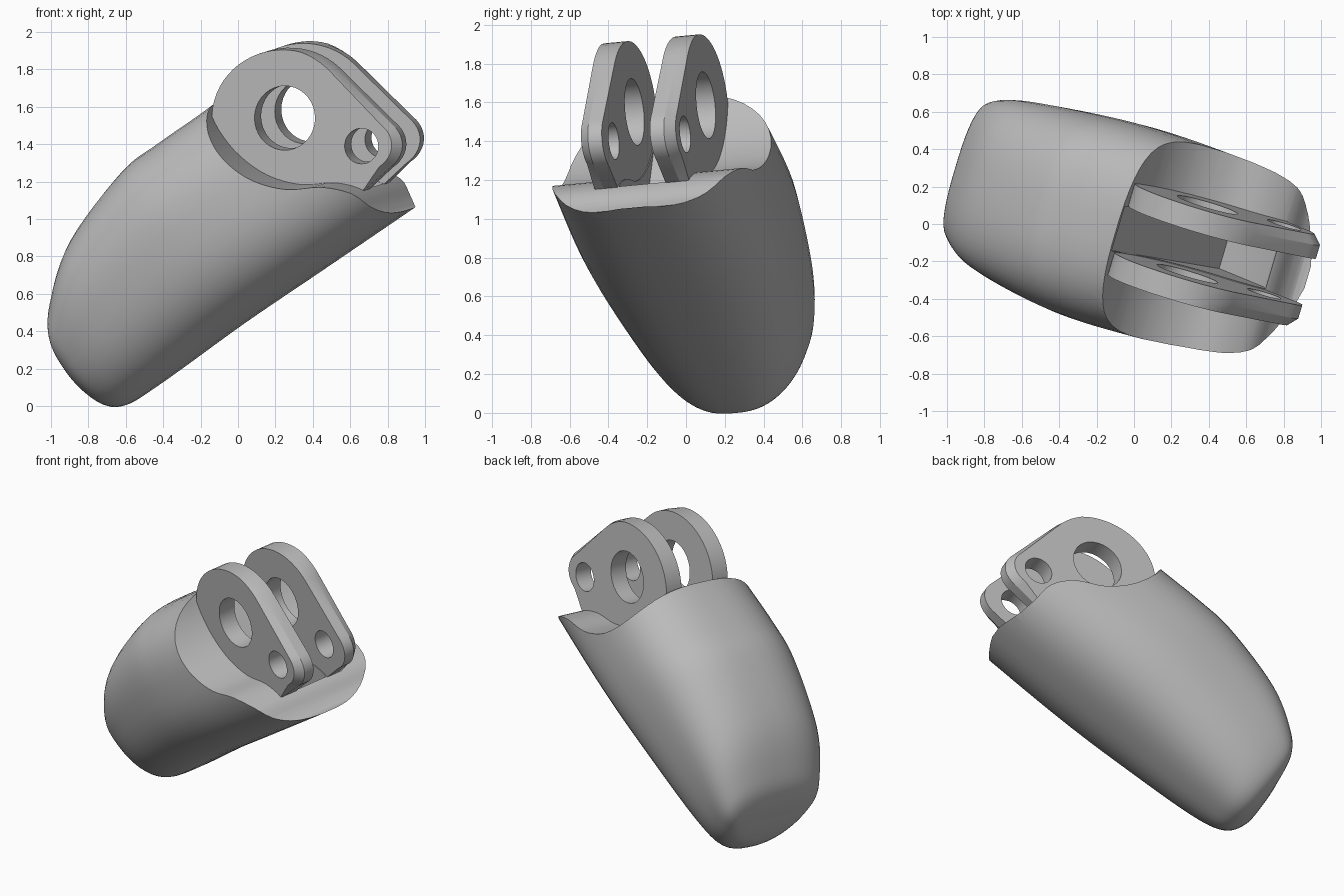
import bpy
import bmesh
import math
from mathutils import Vector

cube = bpy.data.objects.get("Cube")
if cube:
    bpy.data.objects.remove(cube, do_unlink=True)

grey = bpy.data.materials.new("plain_grey")
grey.use_nodes = True
grey.diffuse_color = (0.5, 0.5, 0.5, 1)
grey.node_tree.nodes["Principled BSDF"].inputs["Base Color"].default_value = (0.5, 0.5, 0.5, 1)

# The hinge axis; every part is swept along it
AXIS = Vector((0.28, 0.95, 0.09)).normalized()
BODY, PLATE = 0.13, -0.158   # reference planes: body middle, outer plate face


def place(x, z, plane, t):
    y = (plane - AXIS.x * x - AXIS.z * z) / AXIS.y
    return Vector((x, y, z)) + AXIS * t


def loft(name, loops):
    """Skin closed loops of equal length and cap both ends."""
    bm = bmesh.new()
    rings = [[bm.verts.new(p) for p in loop] for loop in loops]
    n = len(rings[0])
    for r, s in zip(rings, rings[1:]):
        for i in range(n):
            j = (i + 1) % n
            bm.faces.new((r[i], r[j], s[j], s[i]))
    bm.faces.new(rings[0])
    bm.faces.new(rings[-1][::-1])
    bmesh.ops.recalc_face_normals(bm, faces=bm.faces)
    mesh = bpy.data.meshes.new(name)
    bm.to_mesh(mesh)
    bm.free()
    mesh.materials.append(grey)
    ob = bpy.data.objects.new(name, mesh)
    bpy.context.collection.objects.link(ob)
    return ob


def prism(name, pts, plane, t0, t1):
    return loft(name, [[place(x, z, plane, t) for x, z in pts] for t in (t0, t1)])


def activate(ob):
    bpy.ops.object.select_all(action='DESELECT')
    ob.select_set(True)
    bpy.context.view_layer.objects.active = ob


def cut(ob, cutter):
    cutter.hide_render = True
    mod = ob.modifiers.new("cut", 'BOOLEAN')
    mod.operation, mod.solver, mod.object = 'DIFFERENCE', 'EXACT', cutter
    activate(ob)
    bpy.ops.object.modifier_apply(modifier=mod.name)
    bpy.data.objects.remove(cutter, do_unlink=True)


def arc(cx, cz, rx, rz, a0, a1, steps):
    angles = [math.radians(a0 + (a1 - a0) * i / steps) for i in range(steps + 1)]
    return [(cx + rx * math.cos(a), cz + rz * math.sin(a)) for a in angles]


def spline(pts, steps):
    """Catmull-Rom through points of any dimension."""
    pts = [Vector(p) for p in pts]
    out = []
    for i in range(len(pts) - 1):
        a, b, c, d = pts[max(i - 1, 0)], pts[i], pts[i + 1], pts[min(i + 2, len(pts) - 1)]
        for k in range(steps):
            f = k / steps
            out.append(b + 0.5 * f * (c - a + f * (2 * a - 5 * b + 4 * c - d
                                                   + f * (3 * b - 3 * c + d - a))))
    return out + [pts[-1]]


def section(top, bottom, side, sides=48):
    """Rounded-box cross-section; side holds half width, shift and taper."""
    mid, half = (top + bottom) / 2, (top - bottom) / 2
    loop = []
    for i in range(sides):
        a = 2 * math.pi * (i + 0.5) / sides
        c, s = [math.copysign(abs(v) ** (2 / 2.6), v) for v in (math.cos(a), math.sin(a))]
        p = mid + half * c
        loop.append(place(p.x, p.y, BODY, side.x * s * (1 + side.z * c) + side.y))
    return loop


# Fingertip body: top edge, bottom edge and side profile from tip to base
tops = [(-.87, .28), (-.93, .44), (-.925, .62), (-.82, .93), (-.56, 1.28), (-.37, 1.43), (-.09, 1.63), (.12, 1.82)]
bottoms = [(-.83, .18), (-.75, .07), (-.61, .005), (-.42, .11), (.02, .43), (.43, .71), (.92, 1.045), (1.2, 1.24)]
sides = [(.16, -.06, .3), (.3, -.07, .3), (.38, -.07, .25), (.46, -.075, .15),
         (.53, -.07, .06), (.55, -.06, .04), (.535, -.045, .04), (.52, -.04, .04)]
curves = [spline(p, 6) for p in (tops, bottoms, sides)]
body = loft("fingertip_body", [section(*stations) for stations in zip(*curves)])

# Scooped end of the body
scoop = spline([(-.1, 1.67), (-.02, 1.5), (.09, 1.365), (.24, 1.26), (.42, 1.21), (.6, 1.22),
                (.75, 1.18), (.84, 1.09), (.92, 1.055), (1.05, 1.11)], 4)
scoop = [tuple(p) for p in scoop] + [(1.6, 1.3), (1.2, 2.4), (-.3, 2.4), (-.18, 1.8)]
cut(body, prism("scoop_cutter", scoop, BODY, -1, 1))

# Slot between the two hinge plates
slot = [(-.1, 1.6), (.5, .8), (.74, 1.1), (.77, 1.4), (.3, 1.8)]
cut(body, prism("slot_cutter", slot, BODY, -.158, .092))
activate(body)
bpy.ops.object.shade_smooth_by_angle(angle=math.radians(35))

# Hinge plates, with the outer face chamfered along the free edge
outline = (arc(.24, 1.54, .38, .365, 200, 45, 26) + arc(.66, 1.39, .205, .165, 45, -50, 12)
           + [(.66, 1.14), (.5, 1.05), (.1, 1.1), (-.05, 1.3)])


def chamfered(x, z):
    ramp = min(max((x - .33) / .3, 0), 1) * min(max((z - 1.15) / .1, 0), 1)
    return x + (.32 - x) * .08 * ramp, z + (1.45 - z) * .08 * ramp


inset = [chamfered(x, z) for x, z in outline]
for name, inner, bevel, outer in (("front_hinge_plate", .125, .05, 0),
                                  ("back_hinge_plate", .385, .46, .51)):
    loops = [[place(x, z, PLATE, t) for x, z in pts]
             for pts, t in ((outline, inner), (outline, bevel), (inset, outer))]
    plate = loft(name, loops)
    # Pivot hole and tendon hole
    for hole in ((.25, 1.54, .162, .172), (.66, 1.39, .09, .095)):
        ring = arc(*hole, 0, 350, 35)
        cut(plate, prism("hole_cutter", ring, PLATE, -.3, .8))
    activate(plate)
    bpy.ops.object.shade_smooth_by_angle(angle=math.radians(20))
